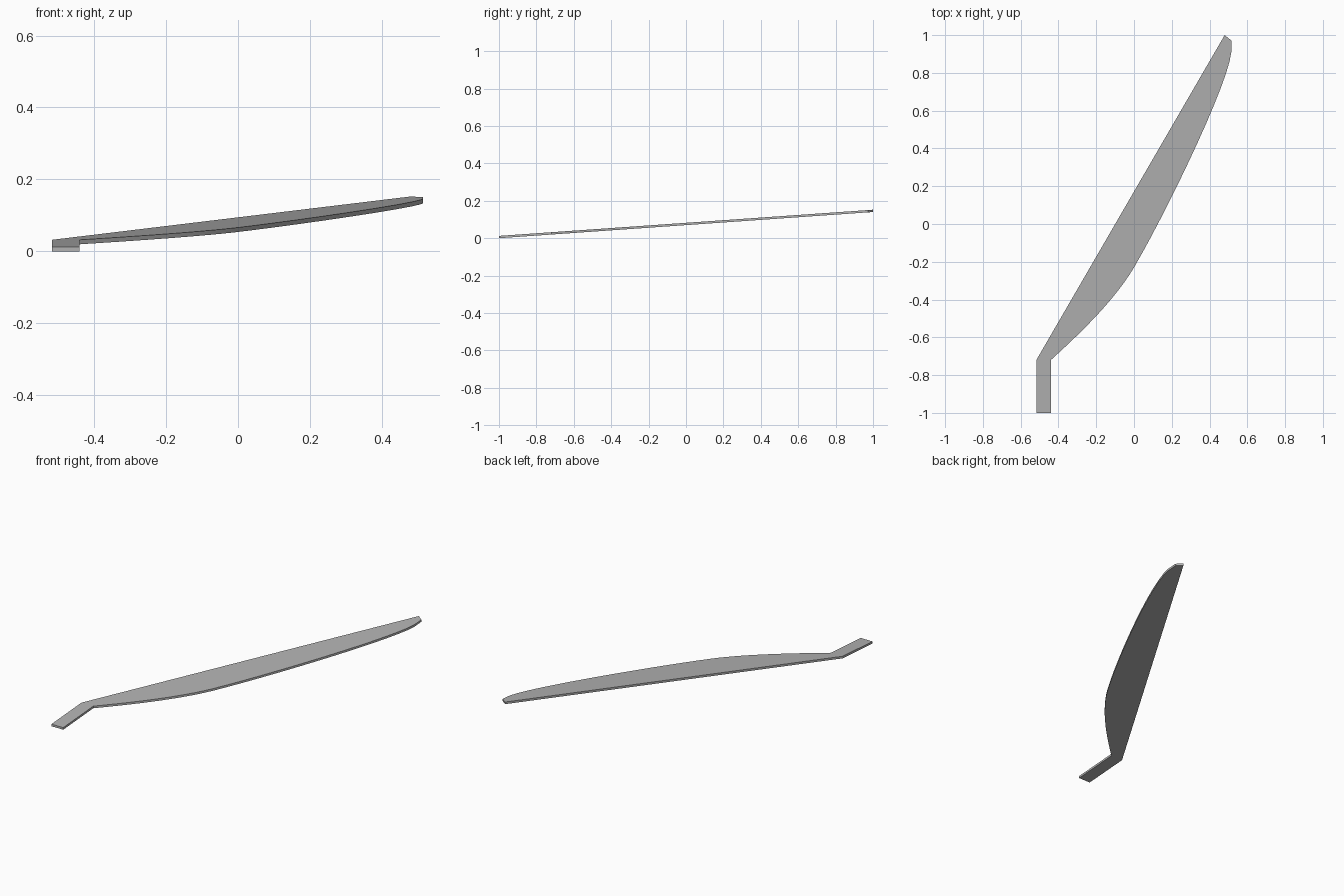
import bpy
import bmesh
from mathutils import Vector
from mathutils.geometry import interpolate_bezier

cube = bpy.data.objects.get("Cube")
if cube:
    bpy.data.objects.remove(cube, do_unlink=True)

THICKNESS = 0.0125
SLOPE = 0.07


def bezier(*points, steps=14):
    """Sample a cubic curve given start, two handles and end."""
    return interpolate_bezier(*[Vector((x, y, 0)) for x, y in points], steps)


# Plain grey material
grey = bpy.data.materials.new("plain grey")
grey.use_nodes = True
grey.diffuse_color = (0.45, 0.45, 0.45, 1)
grey.node_tree.nodes["Principled BSDF"].inputs["Base Color"].default_value = grey.diffuse_color

# Outline: straight tang, curved belly, blunt tip, straight back edge
outline = [Vector((-0.517, -1, 0)), Vector((-0.44, -1, 0))]
outline += bezier((-0.44, -0.72), (-0.28, -0.575), (-0.1, -0.4), (0, -0.23))
outline += bezier((0, -0.23), (0.17, 0.06), (0.5, 0.74), (0.515, 0.91))[1:]
outline += [Vector((0.515, 0.972, 0)), Vector((0.48, 1, 0)), Vector((-0.517, -0.72, 0))]

# Extrude the outline into a thin plate that rises towards the tip
bm = bmesh.new()
base = bm.faces.new([bm.verts.new(p) for p in outline])
top = bmesh.ops.extrude_face_region(bm, geom=[base])["geom"]
for v in [g for g in top if isinstance(g, bmesh.types.BMVert)]:
    v.co.z += THICKNESS
for v in bm.verts:
    v.co.z += (v.co.y + 1) * SLOPE
bmesh.ops.recalc_face_normals(bm, faces=bm.faces)

mesh = bpy.data.meshes.new("blade")
bm.to_mesh(mesh)
bm.free()
mesh.materials.append(grey)
blade = bpy.data.objects.new("blade", mesh)
bpy.context.collection.objects.link(blade)

# Smooth the curved rim, keep the plate edges sharp
bpy.context.view_layer.objects.active = blade
blade.select_set(True)
bpy.ops.object.shade_smooth_by_angle(angle=0.5)
